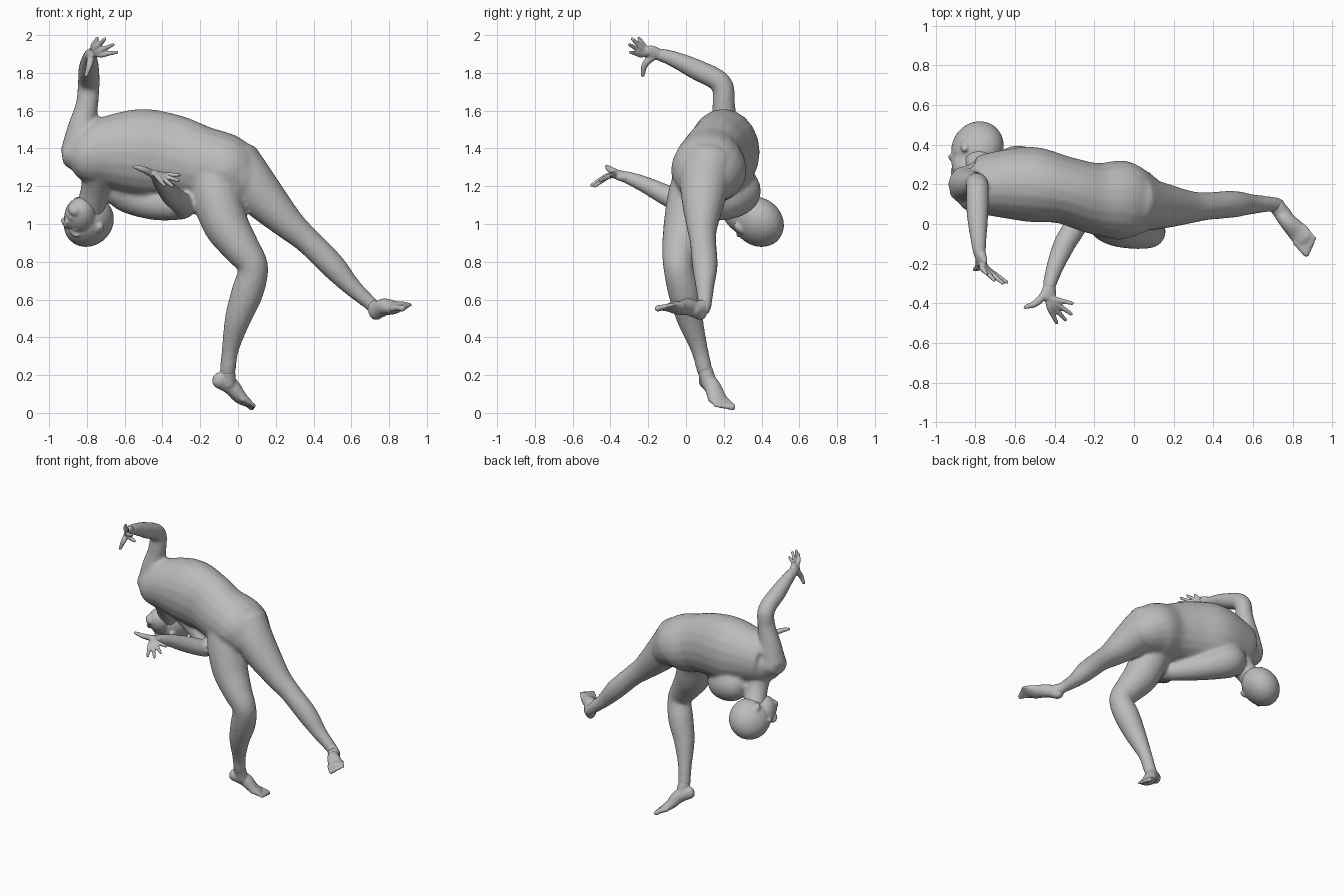
import bpy, bmesh, math
from mathutils import Vector, Matrix

if "Cube" in bpy.data.objects:
    bpy.data.objects.remove(bpy.data.objects["Cube"])

grey = bpy.data.materials.new("plain_grey")
grey.use_nodes = True
COLOUR = (0.5, 0.5, 0.5, 1)
grey.diffuse_color = COLOUR
grey.node_tree.nodes["Principled BSDF"].inputs["Base Color"].default_value = COLOUR
SIDES = 20


def spline(stations, steps=5):
    """Catmull-Rom curve through stations of position and radii."""
    pts = [Vector(s) for s in stations]
    pts = [2 * pts[0] - pts[1]] + pts + [2 * pts[-1] - pts[-2]]
    out = []
    for a, b, c, d in zip(pts, pts[1:], pts[2:], pts[3:]):
        for i in range(steps):
            t = i / steps
            out.append((2 * b + (c - a) * t + (2 * a - 5 * b + 4 * c - d) * t * t
                        + (3 * b - a - 3 * c + d) * t ** 3) / 2)
    return out + [pts[-2]]


def loft(bm, stations, up=(0, 0, 1)):
    """Elliptical tube; radii are measured along up and across it."""
    stations = [s if len(s) == 5 else (*s, s[3]) for s in stations]
    path = spline(stations)
    pos = [Vector(p[:3]) for p in path]
    rings = []
    for i, p in enumerate(path):
        d = (pos[min(i + 1, len(pos) - 1)] - pos[max(i - 1, 0)]).normalized()
        side = Vector(up).cross(d).normalized()
        top = d.cross(side)
        if i == 0:
            first = d
        rings.append([bm.verts.new(pos[i] + top * p[3] * math.cos(k * math.tau / SIDES)
                                   + side * p[4] * math.sin(k * math.tau / SIDES))
                      for k in range(SIDES)])
    for r, s in zip(rings, rings[1:]):
        for k in range(SIDES):
            j = (k + 1) % SIDES
            bm.faces.new((r[k], r[j], s[j], s[k]))
    # rounded ends
    for ring, centre, out, rad in ((rings[0], pos[0], -first, path[0]),
                                   (rings[-1], pos[-1], d, path[-1])):
        tip = out * min(rad[3], rad[4])
        mid = [bm.verts.new(centre + (v.co - centre) * 0.72 + tip * 0.6) for v in ring]
        pole = bm.verts.new(centre + tip * 0.85)
        for k in range(SIDES):
            j = (k + 1) % SIDES
            bm.faces.new((ring[k], ring[j], mid[j], mid[k]))
            bm.faces.new((mid[k], mid[j], pole))


def ball(bm, centre, axes, radii):
    """Ellipsoid on three given axes."""
    rot = Matrix(axes).transposed().to_4x4()
    scale = Matrix.Diagonal((*radii, 1))
    bmesh.ops.create_uvsphere(bm, u_segments=24, v_segments=16, radius=1,
                              matrix=Matrix.Translation(centre) @ rot @ scale)


def finish(bm, name, voxel, smooth):
    """Fuse overlapping forms into one smooth skin."""
    bmesh.ops.recalc_face_normals(bm, faces=bm.faces)
    mesh = bpy.data.meshes.new(name)
    bm.to_mesh(mesh)
    bm.free()
    mesh.materials.append(grey)
    ob = bpy.data.objects.new(name, mesh)
    bpy.context.collection.objects.link(ob)
    rm = ob.modifiers.new("fuse", 'REMESH')
    rm.mode = 'VOXEL'
    rm.voxel_size = voxel
    sm = ob.modifiers.new("soften", 'SMOOTH')
    sm.iterations = smooth
    bpy.ops.object.select_all(action='DESELECT')
    ob.select_set(True)
    bpy.context.view_layer.objects.active = ob
    bpy.ops.object.convert(target='MESH')
    bpy.ops.object.shade_smooth()


body = bmesh.new()
# torso, from upper shoulder to pelvis
loft(body, [(-.86, .2, 1.37, .09, .1), (-.8, .19, 1.365, .15, .14), (-.7, .2, 1.38, .19, .165),
            (-.52, .2, 1.38, .23, .19), (-.35, .17, 1.36, .22, .17), (-.2, .13, 1.32, .2, .18),
            (-.06, .12, 1.28, .19, .2), (.04, .11, 1.22, .14, .16)])
# neck
loft(body, [(-.73, .2, 1.28, .1), (-.76, .26, 1.17, .075), (-.79, .33, 1.06, .08)], (1, 0, 0))
# raised arm
loft(body, [(-.85, .2, 1.38, .09), (-.83, .2, 1.5, .075), (-.8, .2, 1.63, .06),
            (-.79, .185, 1.745, .058), (-.79, .05, 1.82, .055), (-.785, -.07, 1.875, .042),
            (-.78, -.15, 1.9, .033)], (1, 0, 0))
# lower arm
loft(body, [(-.62, .28, 1.2, .11), (-.56, .28, 1.16, .11), (-.44, .21, 1.11, .09),
            (-.33, .1, 1.09, .07), (-.285, .02, 1.095, .06), (-.35, -.1, 1.15, .056),
            (-.4, -.22, 1.21, .044), (-.43, -.32, 1.25, .033)])
# standing leg
loft(body, [(-.13, .07, 1.24, .14), (-.11, .03, 1.13, .13), (-.06, .0, .99, .12),
            (.02, -.03, .87, .098), (.08, -.04, .77, .08), (.05, -.01, .64, .085),
            (.0, .02, .5, .07), (-.04, .07, .34, .046), (-.055, .1, .22, .042)], (0, 1, 0))
# trailing leg
loft(body, [(-.02, .12, 1.31, .15), (.06, .1, 1.22, .135), (.17, .09, 1.1, .11),
            (.28, .085, .99, .083), (.37, .09, .91, .07), (.5, .1, .78, .068),
            (.6, .1, .67, .05), (.7, .1, .58, .038), (.73, .09, .55, .04)], (0, 1, 0))
finish(body, "body", .013, 5)

# head on its own axes: crown, face and ear directions
crown = Vector((-.1, .7, -.65)).normalized()
face = Vector((-.8, -.45, -.35)).normalized()
ear = crown.cross(face).normalized()
axes = (crown, face, ear)
centre = Vector((-.8, .36, 1.02))


def on_head(c, f, e=0):
    return centre + crown * c + face * f + ear * e


head = bmesh.new()
ball(head, on_head(.02, -.015), axes, (.145, .14, .118))
ball(head, on_head(-.06, .05), axes, (.115, .085, .085))
ball(head, on_head(-.135, .1), axes, (.03, .033, .04))
ball(head, on_head(-.045, .135), axes, (.036, .024, .016))
ball(head, on_head(-.1, .122), axes, (.014, .016, .033))
for s in (-1, 1):
    ball(head, on_head(.0, .11, s * .042), axes, (.014, .02, .036))
    ball(head, on_head(-.03, .108, s * .04), axes, (.012, .016, .02))
    ball(head, on_head(-.035, -.005, s * .112), axes, (.038, .023, .014))
finish(head, "head", .008, 3)


def hand(name, wrist, palm, knuckles, tips, thumb, up):
    bm = bmesh.new()
    w, p = Vector(wrist), Vector(palm)
    loft(bm, [(*w, .03), (*w.lerp(p, .55), .025, .04), (*p, .019, .042)], up)
    a, b = (Vector(k) for k in knuckles)
    for i, tip in enumerate(tips):
        k, t = a.lerp(b, i / 3), Vector(tip)
        loft(bm, [(*p.lerp(k, .3), .016), (*k, .015), (*k.lerp(t, .55), .012), (*t, .009)], up)
    t = Vector(thumb)
    loft(bm, [(*w.lerp(p, .3), .022), (*p.lerp(t, .5), .018), (*t, .01)], up)
    finish(bm, name, .006, 2)


hand("raised_hand", (-.78, -.14, 1.898), (-.765, -.2, 1.91),
     ((-.765, -.225, 1.945), (-.73, -.235, 1.895)),
     [(-.745, -.25, 1.985), (-.705, -.285, 1.98), (-.66, -.3, 1.95), (-.64, -.295, 1.91)],
     (-.805, -.23, 1.785), (.75, -.6, -.2))
hand("lower_hand", (-.425, -.31, 1.245), (-.435, -.375, 1.265),
     ((-.425, -.425, 1.25), (-.385, -.385, 1.26)),
     [(-.39, -.5, 1.205), (-.345, -.485, 1.2), (-.315, -.455, 1.23), (-.31, -.4, 1.26)],
     (-.55, -.42, 1.305), (.3, -.2, .9))


def foot(name, ankle, heel, ball_of_foot, up, toe_dir, inner):
    bm = bmesh.new()
    a, h, b = Vector(ankle), Vector(heel), Vector(ball_of_foot)
    u, d = Vector(up).normalized(), Vector(toe_dir).normalized()
    side = d.cross(u).normalized() * inner
    loft(bm, [(*h, .042, .036), (*(h.lerp(b, .4) + u * .018), .046, .042),
              (*h.lerp(b, .75), .034, .052), (*b, .022, .054)], up)
    loft(bm, [(*a, .04), (*a.lerp(h.lerp(b, .35), .8), .042)], toe_dir)
    # big toe first, each next one shorter and thinner
    for i in range(5):
        r = .019 - .002 * i
        base = b + side * (.04 - .021 * i) - d * .008 * i
        loft(bm, [(*(base - d * .02), r), (*(base + d * .03), r * .85),
                  (*(base + d * .06 - u * .006), r * .9)], up)
    finish(bm, name, .007, 3)


foot("standing_foot", (-.055, .1, .23), (-.105, .1, .175), (.045, .185, .055),
     (.25, .1, 1), (.72, .4, -.32), -1)
foot("trailing_foot", (.72, .09, .56), (.725, .08, .53), (.86, -.08, .565),
     (-.4, .1, .9), (.6, -.72, .05), 1)
